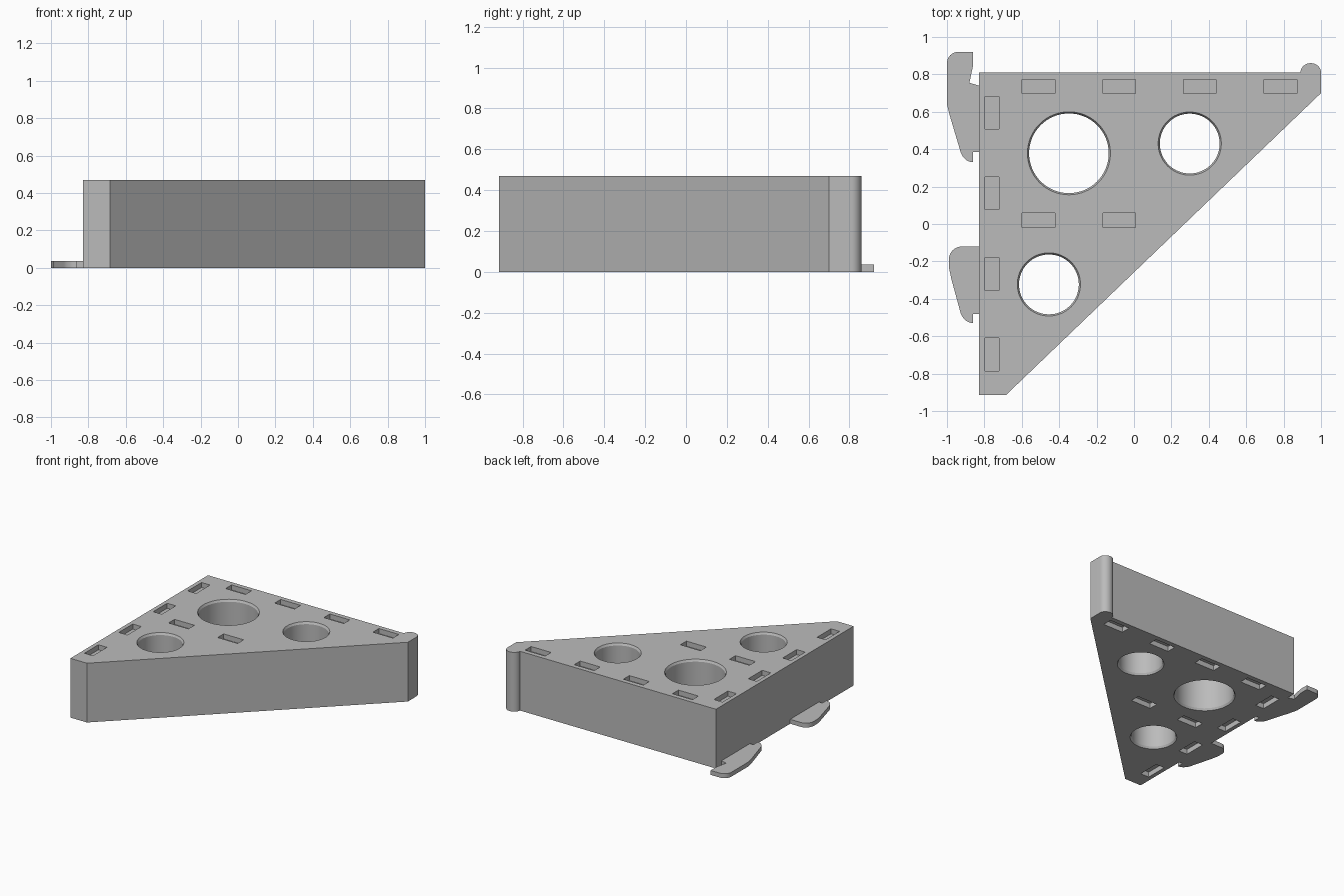
import bpy, bmesh
from math import sin, cos, pi, radians

old = bpy.data.objects.get("Cube")
if old:
    bpy.data.objects.remove(old)

grey = bpy.data.materials.new("plain grey")
grey.use_nodes = True
color = (0.5, 0.5, 0.5, 1)
grey.diffuse_color = color
grey.node_tree.nodes["Principled BSDF"].inputs["Base Color"].default_value = color

HEIGHT = 0.47
HOOK_HEIGHT = 0.035
POCKET_DEPTH = 0.04


def arc(cx, cy, rx, ry, start, end, steps=10):
    angles = [radians(start + (end - start) * i / steps) for i in range(steps + 1)]
    return [(cx + rx * cos(a), cy + ry * sin(a)) for a in angles]


def finish(name, bm):
    bmesh.ops.recalc_face_normals(bm, faces=bm.faces)
    mesh = bpy.data.meshes.new(name)
    bm.to_mesh(mesh)
    bm.free()
    mesh.materials.append(grey)
    obj = bpy.data.objects.new(name, mesh)
    bpy.context.collection.objects.link(obj)
    return obj


def prism(name, outline, height):
    bm = bmesh.new()
    face = bm.faces.new([bm.verts.new((x, y, 0)) for x, y in outline])
    top = bmesh.ops.extrude_face_region(bm, geom=[face])["geom"]
    verts = [v for v in top if isinstance(v, bmesh.types.BMVert)]
    bmesh.ops.translate(bm, verts=verts, vec=(0, 0, height))
    return finish(name, bm)


def smooth(obj):
    bpy.ops.object.select_all(action="DESELECT")
    obj.select_set(True)
    bpy.context.view_layer.objects.active = obj
    bpy.ops.object.shade_smooth_by_angle(angle=radians(25))


def add_hole(bm, x, y, radius, sides=64):
    # Turned cutter that flares slightly at both mouths
    rim, flare = 0.009, 0.016
    profile = [(radius + rim, -0.02), (radius + rim, 0), (radius, flare),
               (radius, HEIGHT - flare), (radius + rim, HEIGHT), (radius + rim, HEIGHT + 0.02)]
    rings = [[bm.verts.new((x + r * cos(2 * pi * i / sides), y + r * sin(2 * pi * i / sides), z))
              for i in range(sides)] for r, z in profile]
    for low, high in zip(rings, rings[1:]):
        for i in range(sides):
            j = (i + 1) % sides
            bm.faces.new((low[i], low[j], high[j], high[i]))
    bm.faces.new(rings[0])
    bm.faces.new(rings[-1])


def add_pockets(bm, x, y, sx, sy):
    # Matching shallow pockets in the top and underside
    for z in (0, HEIGHT):
        verts = bmesh.ops.create_cube(bm, size=1)["verts"]
        bmesh.ops.scale(bm, verts=verts, vec=(sx, sy, POCKET_DEPTH * 2))
        bmesh.ops.translate(bm, verts=verts, vec=(x, y, z))


# Triangular block with a rounded nub at the back left corner
outline = [(-0.83, 0.81), (-0.83, -0.915), (-0.685, -0.915), (1, 0.7)]
outline += arc(0.945, 0.81, 0.055, 0.05, 0, 180, 20)
body = prism("triangular_block", outline, HEIGHT)

# Cutters for round holes and rectangular pockets
bm = bmesh.new()
for x, y, radius in ((-0.348, 0.378, 0.213), (0.298, 0.43, 0.16), (-0.455, -0.323, 0.16)):
    add_hole(bm, x, y, radius)
LONG, SHORT = 0.175, 0.075
for i in range(4):
    add_pockets(bm, -0.51 + 0.431 * i, 0.735, LONG, SHORT)
    add_pockets(bm, -0.76, 0.595 - 0.431 * i, SHORT, LONG)
for x in (-0.51, -0.079):
    add_pockets(bm, x, 0.02, LONG, SHORT)
cutter = finish("hole_cutter", bm)
cutter.hide_render = True

cut = body.modifiers.new("holes", "BOOLEAN")
cut.operation = "DIFFERENCE"
cut.solver = "EXACT"
cut.object = cutter
bpy.context.view_layer.objects.active = body
bpy.ops.object.modifier_apply(modifier="holes")
bpy.data.objects.remove(cutter)
smooth(body)

# Flat latch hooks along the right edge
back = [(-0.83, 0.74), (-0.88, 0.755), (-0.86, 0.85), (-0.86, 0.92)]
back += arc(-0.94, 0.86, 0.06, 0.06, 90, 180)
back += [(-1, 0.64), (-0.985, 0.58)]
back += arc(-0.86, 0.42, 0.073, 0.09, 195, 270)
back += [(-0.86, 0.385), (-0.83, 0.385)]
smooth(prism("back_latch_hook", back, HOOK_HEIGHT))

front = [(-0.83, -0.12)]
front += arc(-0.92, -0.19, 0.07, 0.07, 90, 180)
front += [(-0.988, -0.24), (-0.975, -0.3)]
front += arc(-0.86, -0.44, 0.073, 0.09, 195, 270)
front += [(-0.86, -0.48), (-0.83, -0.48)]
smooth(prism("front_latch_hook", front, HOOK_HEIGHT))
